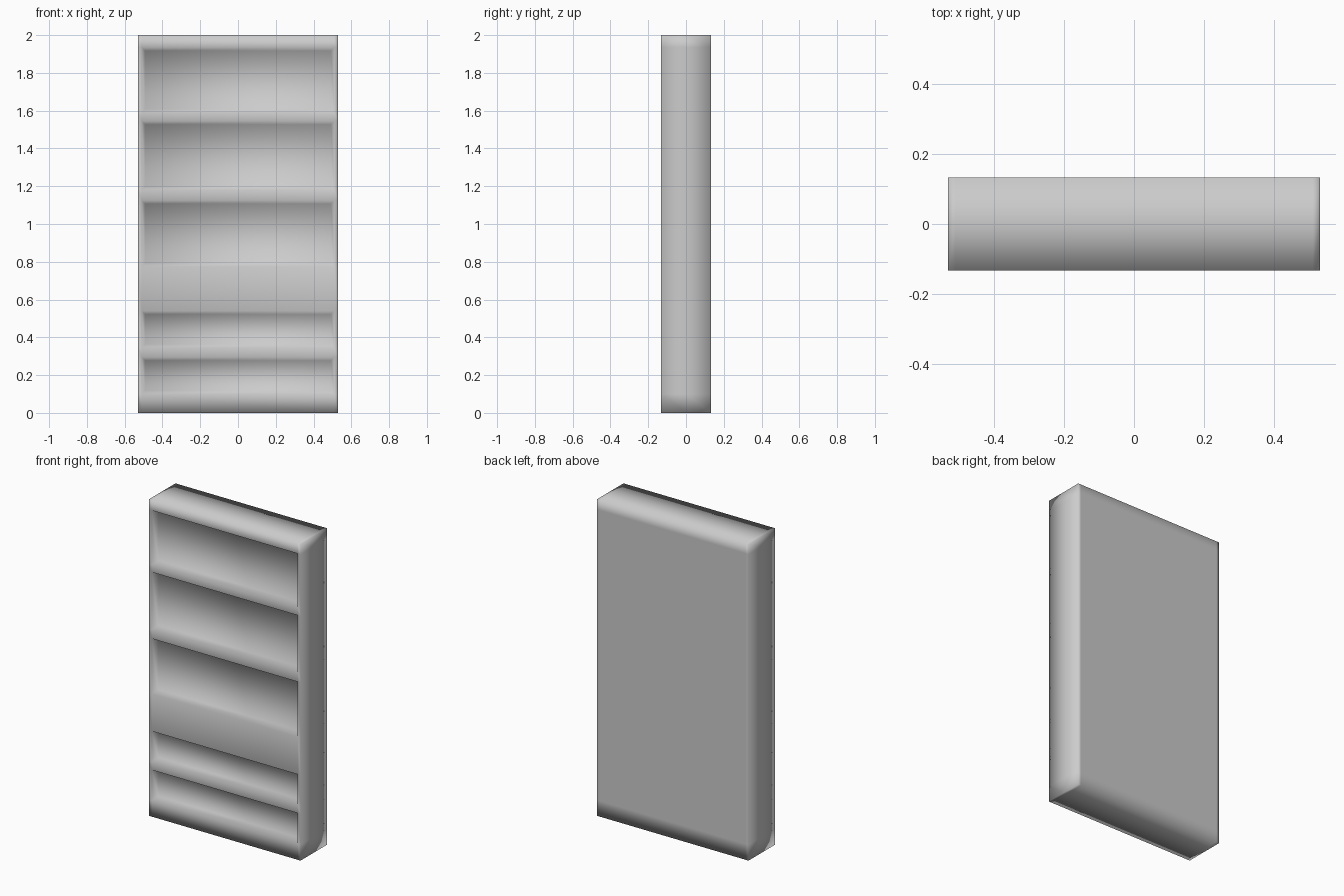
import bpy, bmesh
from mathutils import Vector

if "Cube" in bpy.data.objects:
    bpy.data.objects.remove(bpy.data.objects["Cube"])

W, D, H = 1.06, 0.264, 2.0
STILE, SLOPE, DEPTH = 0.51, 0.018, 0.04
# bottom and top of each recessed bay at the front
BAYS = [(0.10, 0.295), (0.345, 0.54), (0.775, 1.125), (1.18, 1.545), (1.59, 1.935)]

bm = bmesh.new()

# solid case
bmesh.ops.create_cube(bm, size=1)
bmesh.ops.scale(bm, vec=(W, D, H), verts=bm.verts)
bmesh.ops.translate(bm, vec=(0, 0, H / 2), verts=bm.verts)


def loop_cut(axis, pos):
    no = Vector((0, 0, 0))
    no[axis] = 1
    bmesh.ops.bisect_plane(bm, geom=bm.verts[:] + bm.edges[:] + bm.faces[:],
                           plane_co=no * pos, plane_no=no, dist=1e-5)


# loops that mark out stiles, rails and bays
for x in (-STILE, STILE):
    loop_cut(0, x)
loop_cut(1, 0)
for lo, hi in BAYS:
    loop_cut(2, lo)
    loop_cut(2, hi)

# sunken bays with slightly sloping walls
bm.normal_update()
bays = []
for f in bm.faces:
    c = f.calc_center_median()
    if f.normal.y < -0.9 and abs(c.x) < 0.1 and any(lo < c.z < hi for lo, hi in BAYS):
        bays.append(f)
bmesh.ops.inset_individual(bm, faces=bays, thickness=SLOPE, depth=-DEPTH, use_even_offset=True)

# soft shading over the whole case
for f in bm.faces:
    f.smooth = True
bmesh.ops.recalc_face_normals(bm, faces=bm.faces)
mesh = bpy.data.meshes.new("shelf_case")
bm.to_mesh(mesh)
bm.free()
case = bpy.data.objects.new("shelf_case", mesh)
bpy.context.collection.objects.link(case)
